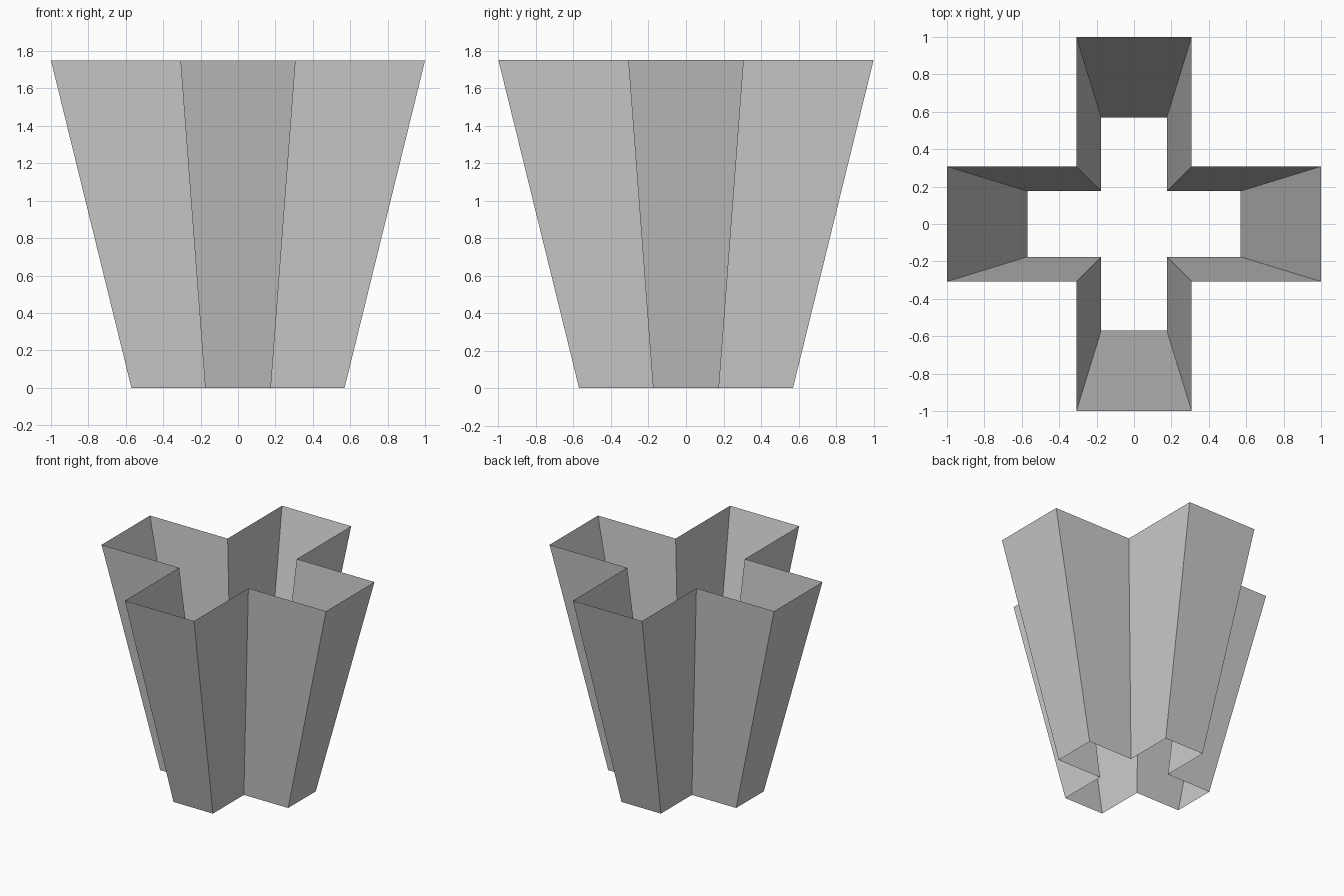
import bpy, bmesh

HEIGHT = 1.75
ARM, HALF = 1.0, 0.308      # reach and half width of each arm at the rim
TAPER = 0.57                # size of the foot relative to the rim

old = bpy.data.objects.get("Cube")
if old:
    bpy.data.objects.remove(old, do_unlink=True)

# Plain grey finish
grey = bpy.data.materials.new("light_grey")
grey.use_nodes = True
colour = (0.6, 0.6, 0.6, 1.0)
grey.diffuse_color = colour
grey.node_tree.nodes["Principled BSDF"].inputs["Base Color"].default_value = colour

# Cross outline: one arm's three corners turned four times, counter-clockwise
outline = []
arm = [(ARM, -HALF), (ARM, HALF), (HALF, HALF)]
for _ in range(4):
    outline += arm
    arm = [(-y, x) for x, y in arm]

# Tapered cross-shaped wall, open at both ends
bm = bmesh.new()
foot = [bm.verts.new((x * TAPER, y * TAPER, 0)) for x, y in outline]
rim = [bm.verts.new((x, y, HEIGHT)) for x, y in outline]
for i in range(len(outline)):
    j = (i + 1) % len(outline)
    bm.faces.new((foot[i], foot[j], rim[j], rim[i]))

mesh = bpy.data.meshes.new("cross_shaped_wall")
bm.to_mesh(mesh)
bm.free()
mesh.materials.append(grey)
wall = bpy.data.objects.new("cross_shaped_wall", mesh)
bpy.context.collection.objects.link(wall)
